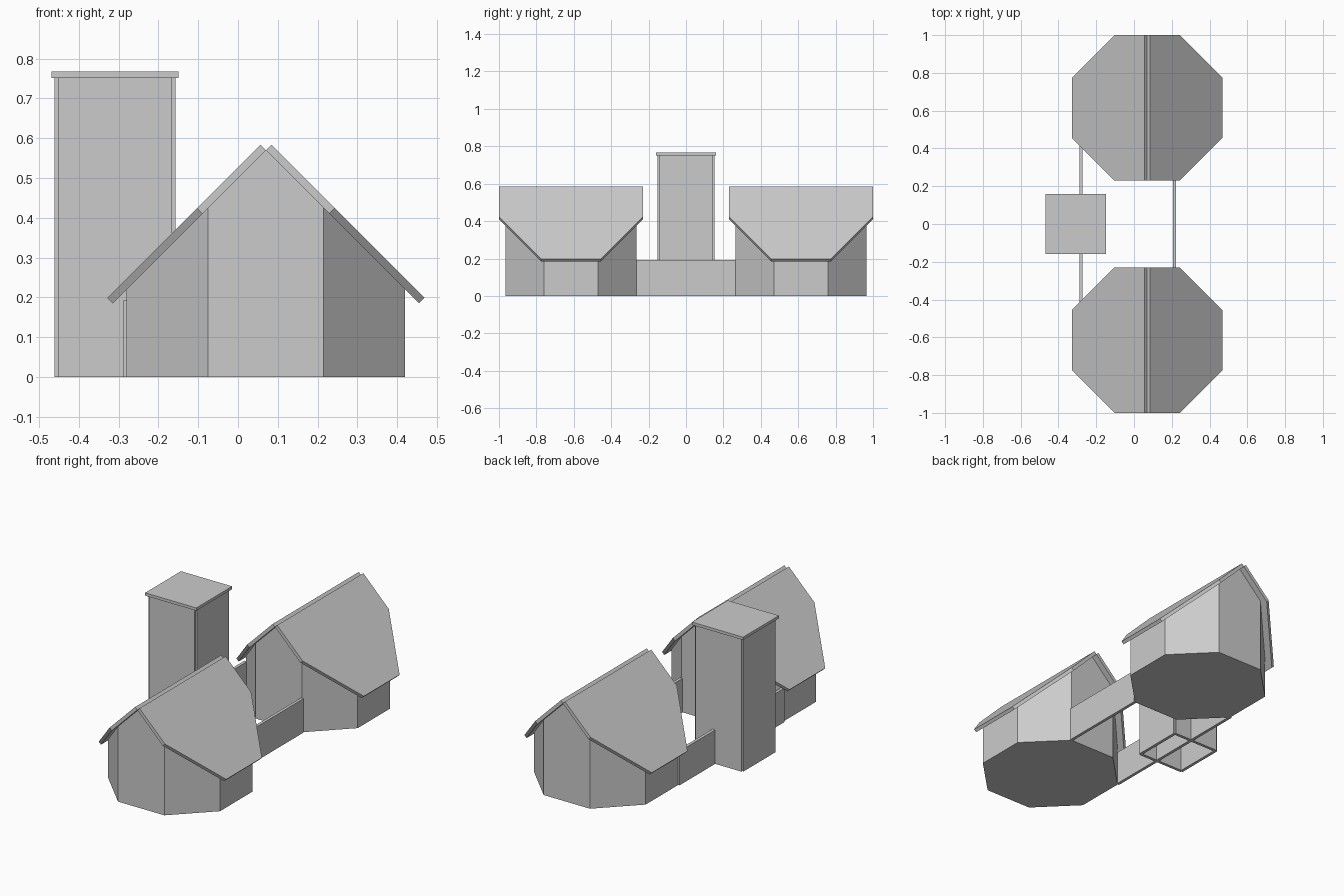
import bpy
import bmesh
from math import radians, tan
from mathutils import Vector

if "Cube" in bpy.data.objects:
    bpy.data.objects.remove(bpy.data.objects["Cube"], do_unlink=True)

grey = bpy.data.materials.new("plain grey")
grey.use_nodes = True
grey.diffuse_color = (0.6, 0.6, 0.6, 1)
grey.node_tree.nodes["Principled BSDF"].inputs["Base Color"].default_value = grey.diffuse_color

HOUSE_X, HOUSE_Y = 0.07, 0.615
APEX = 0.57
WALL_R, ROOF_R = 0.35, 0.385
THICK = 0.017
LOW_H = 0.192
TOWER_X, TOWER_R, TOWER_H = -0.309, 0.143, 0.752


def finish(name, bm):
    bmesh.ops.recalc_face_normals(bm, faces=bm.faces)
    mesh = bpy.data.meshes.new(name)
    bm.to_mesh(mesh)
    bm.free()
    mesh.materials.append(grey)
    obj = bpy.data.objects.new(name, mesh)
    bpy.context.collection.objects.link(obj)
    return obj


def prism(points, sweep):
    """Sweep a flat polygon along a vector into a solid."""
    bm = bmesh.new()
    face = bm.faces.new([bm.verts.new(p) for p in points])
    new = bmesh.ops.extrude_face_region(bm, geom=[face], use_keep_orig=True)
    verts = [g for g in new["geom"] if isinstance(g, bmesh.types.BMVert)]
    bmesh.ops.translate(bm, verts=verts, vec=sweep)
    return bm


def box(name, centre, size):
    x, y, z = centre
    a, b, h = size[0] / 2, size[1] / 2, size[2]
    corners = [(x - a, y - b, z), (x + a, y - b, z), (x + a, y + b, z), (x - a, y + b, z)]
    return finish(name, prism(corners, (0, 0, h)))


def half_octagon(r):
    s = r * tan(radians(22.5))
    return [(0, -r), (s, -r), (r, -s), (r, s), (s, r), (0, r)]


def house(label, cy):
    # Octagonal body trimmed to a gable by the two roof planes
    right = half_octagon(WALL_R)[1:-1]
    outline = right + [(-x, y) for x, y in reversed(right)]
    bm = prism([(HOUSE_X + x, cy + y, 0) for x, y in outline], (0, 0, 1))
    for side in (-1, 1):
        geom = bm.verts[:] + bm.edges[:] + bm.faces[:]
        cut = bmesh.ops.bisect_plane(bm, geom=geom, plane_co=(HOUSE_X, cy, APEX),
                                     plane_no=Vector((side, 0, 1)), clear_outer=True)
        edges = [g for g in cut["geom_cut"] if isinstance(g, bmesh.types.BMEdge)]
        bmesh.ops.holes_fill(bm, edges=edges)
    finish(label + "_house_walls", bm)

    # Two half-octagon roof slabs meeting at the bottom of the ridge notch
    for side, word in ((-1, "right"), (1, "left")):
        pts = [(HOUSE_X + side * x, cy + y, APEX - x) for x, y in half_octagon(ROOF_R)]
        finish(f"{label}_roof_{word}", prism(pts, (side * 0.0137, 0, 0.0137)))


house("front", -HOUSE_Y)
house("back", HOUSE_Y)

# Low walls linking matching corners of the houses
corner = WALL_R * tan(radians(22.5))
box("right_low_wall", (HOUSE_X - WALL_R, 0, 0), (THICK, 2 * (HOUSE_Y - corner), LOW_H))
box("left_low_wall", (HOUSE_X + corner, 0, 0), (THICK, 2 * (HOUSE_Y - WALL_R), LOW_H))

# Hollow tower of four panels, with notched corners and a flat cap
for side, across, along in ((-1, "right", "front"), (1, "left", "back")):
    box(f"tower_{across}_panel", (TOWER_X + side * TOWER_R, 0, 0), (THICK, 2 * TOWER_R, TOWER_H))
    box(f"tower_{along}_panel", (TOWER_X, side * TOWER_R, 0), (2 * TOWER_R, THICK, TOWER_H))
box("tower_cap", (TOWER_X, 0, TOWER_H), (0.32, 0.32, 0.016))
